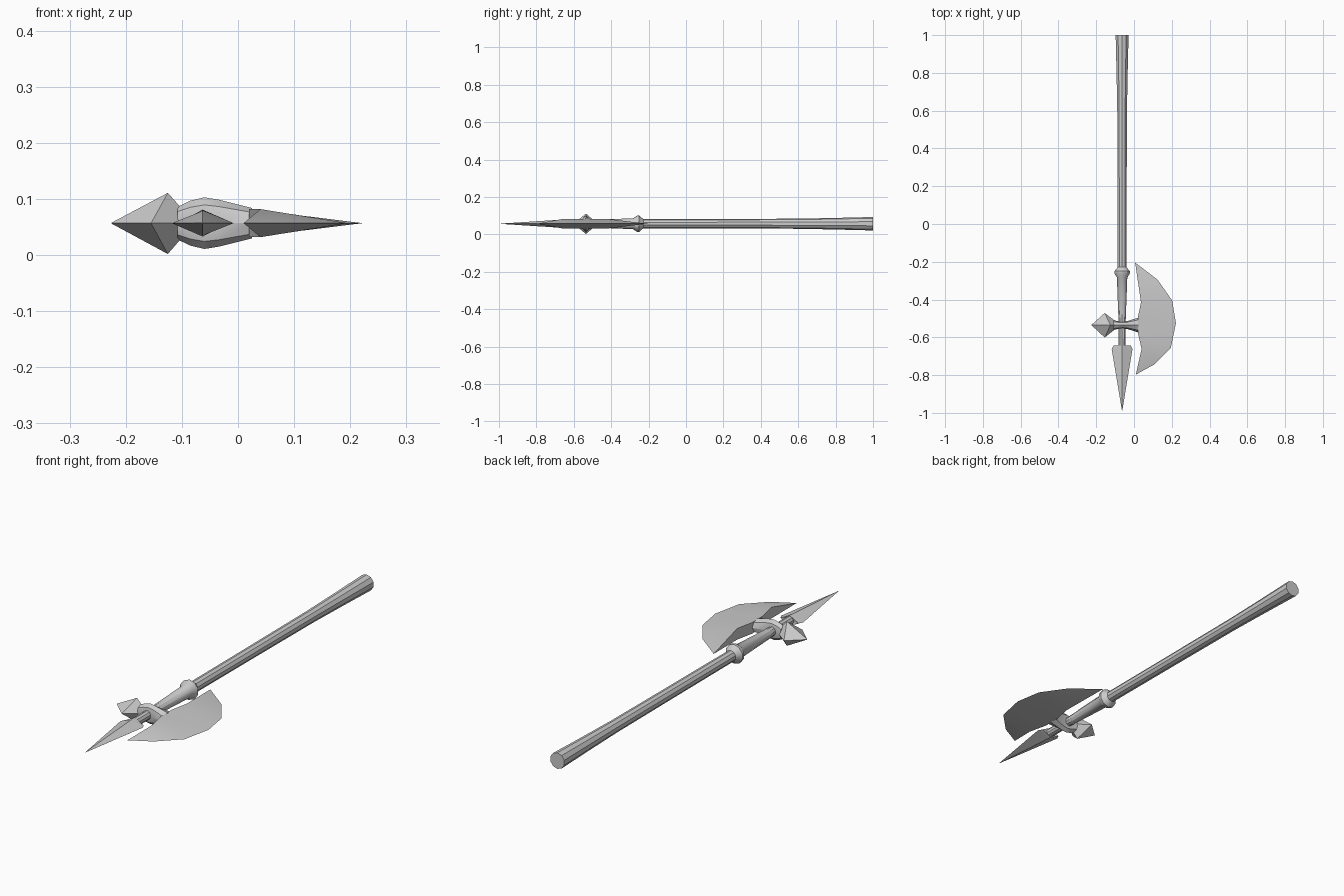
import bpy, bmesh, math
from mathutils import Vector

if "Cube" in bpy.data.objects:
    bpy.data.objects.remove(bpy.data.objects["Cube"])

CX, CZ = -0.063, 0.057   # shaft axis


def make(name, verts, faces, angle=30):
    me = bpy.data.meshes.new(name)
    me.from_pydata(verts, [], faces)
    bm = bmesh.new()
    bm.from_mesh(me)
    bmesh.ops.remove_doubles(bm, verts=bm.verts, dist=1e-5)
    bmesh.ops.recalc_face_normals(bm, faces=bm.faces)
    bm.to_mesh(me)
    bm.free()
    ob = bpy.data.objects.new(name, me)
    bpy.context.collection.objects.link(ob)
    bpy.ops.object.select_all(action='DESELECT')
    ob.select_set(True)
    bpy.context.view_layer.objects.active = ob
    bpy.ops.object.shade_smooth_by_angle(angle=math.radians(angle))
    return ob


def loft(name, rings, angle=30):
    """Skin a list of equal rings and cap both ends."""
    n = len(rings[0])
    verts = [v for r in rings for v in r]
    faces = [(k * n + i, k * n + (i + 1) % n, (k + 1) * n + (i + 1) % n, (k + 1) * n + i)
             for k in range(len(rings) - 1) for i in range(n)]
    faces += [tuple(range(n)), tuple(range(len(verts) - n, len(verts)))]
    return make(name, verts, faces, angle)


def ring_y(y, rx, rz, n):
    return [(CX + rx * math.sin(2 * math.pi * i / n), y, CZ + rz * math.cos(2 * math.pi * i / n))
            for i in range(n)]


def ring_x(x, y, ry, rz, n):
    return [(x, y + ry * math.sin(2 * math.pi * i / n), CZ + rz * math.cos(2 * math.pi * i / n))
            for i in range(n)]


# handle with flared butt, collar and tapered socket
profile = [(1.0, .036), (.8, .031), (.6, .027), (.2, .0255), (-.228, .0245), (-.25, .043),
           (-.262, .043), (-.283, .029), (-.51, .020), (-.66, .019)]
loft("handle", [ring_y(y, r, r, 10) for y, r in profile], 35)

# spear point: flat diamond section with a short back bevel
spear = [(-.645, .017, .015), (-.642, .045, .024), (-.662, .055, .022), (-.988, .001, .001)]
loft("spear_point", [ring_y(y, a, b, 4) for y, a, b in spear], 20)

# neck that wraps the handle and carries blade and hammer
neck = [(-.108, .025, .029), (-.085, .021, .040), (-.06, .020, .046), (-.035, .021, .042),
        (.025, .040, .027)]
loft("neck", [ring_x(x, -.535, a, b, 8) for x, a, b in neck], 35)

# axe blade: thin sharp rim, thick at the inner edge
rim = [(.006, -.204), (.125, -.295), (.202, -.405), (.222, -.525), (.195, -.655),
       (.105, -.745), (.010, -.797)]
inner = [(.037, -.415), (.020, -.497), (.020, -.573), (.040, -.662)]
verts = [(x, y, CZ) for x, y in rim]
verts += [(x, y, CZ + s * .025) for s in (1, -1) for x, y in inner]
faces = []
for o in (7, 11):
    a, b, c, d = range(o, o + 4)
    faces += [(0, a, 1), (a, 2, 1), (a, b, 2), (b, 3, 2), (b, c, 3), (c, 4, 3),
              (c, d, 4), (d, 5, 4), (d, 6, 5)]
faces += [(0, 7, 11), (10, 6, 14)] + [(i, i + 1, i + 5, i + 4) for i in (7, 8, 9)]
make("axe_blade", verts, faces, 30)

# faceted back spike: side corners sit further out than top and bottom ones
outer = [(-.125, -.535, .111), (-.155, -.471, CZ), (-.125, -.535, .002), (-.155, -.601, CZ)]
loft("back_spike", [ring_x(-.100, -.535, .022, .026, 4), outer,
                    ring_x(-.225, -.535, .001, .001, 4)], 30)
